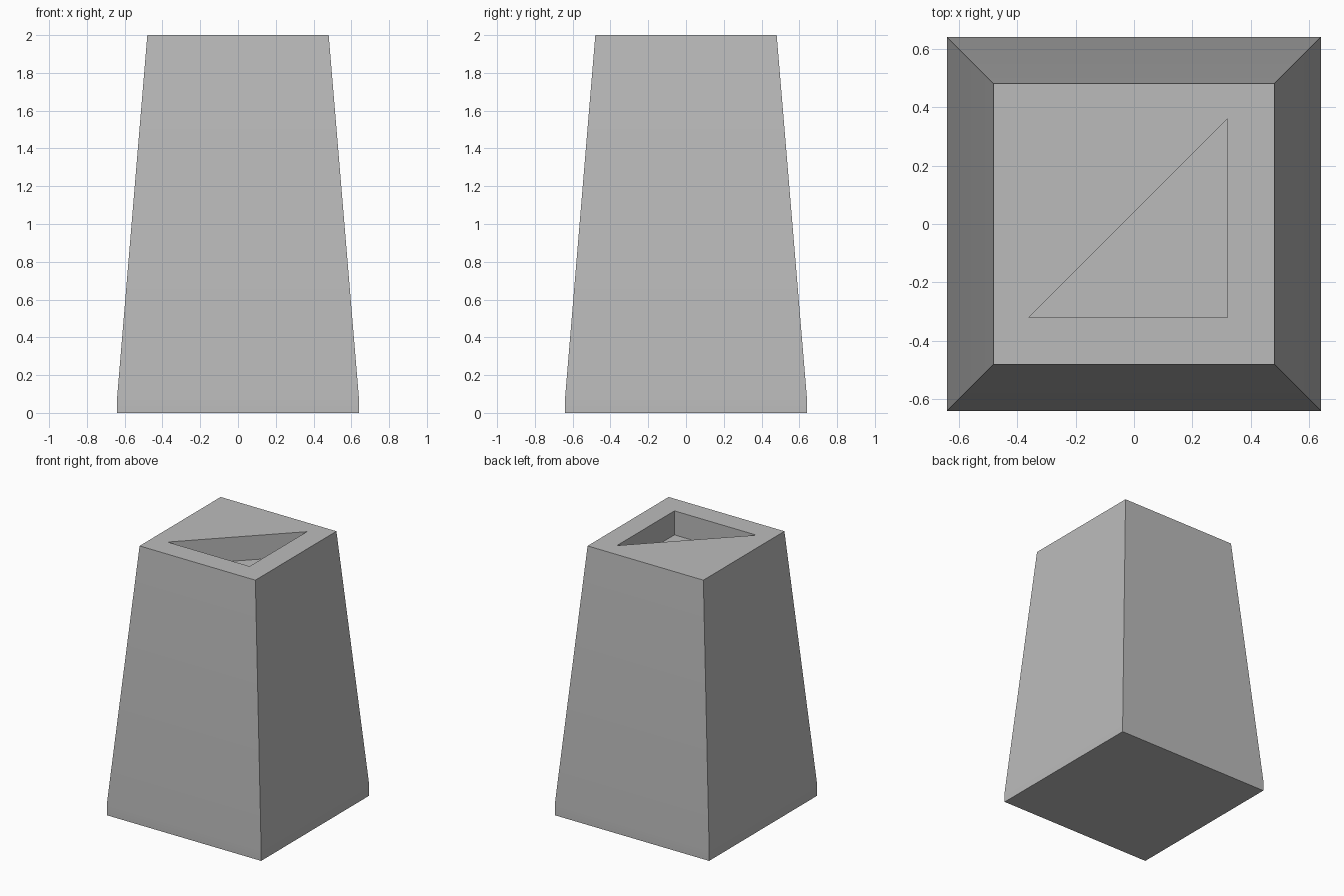
import bpy
import bmesh

cube = bpy.data.objects.get("Cube")
if cube:
    bpy.data.objects.remove(cube, do_unlink=True)

grey = bpy.data.materials.new("plain grey")
grey.use_nodes = True
grey.diffuse_color = (0.5, 0.5, 0.5, 1)
grey.node_tree.nodes["Principled BSDF"].inputs["Base Color"].default_value = (0.5, 0.5, 0.5, 1)


def loft(name, rings):
    """Closed solid through matching rings of points, bottom to top."""
    bm = bmesh.new()
    loops = [[bm.verts.new(p) for p in ring] for ring in rings]
    for low, high in zip(loops, loops[1:]):
        for i in range(len(low)):
            j = (i + 1) % len(low)
            bm.faces.new((low[i], low[j], high[j], high[i]))
    bm.faces.new(loops[0][::-1])
    bm.faces.new(loops[-1])
    bmesh.ops.recalc_face_normals(bm, faces=bm.faces)
    mesh = bpy.data.meshes.new(name)
    bm.to_mesh(mesh)
    bm.free()
    mesh.materials.append(grey)
    obj = bpy.data.objects.new(name, mesh)
    bpy.context.collection.objects.link(obj)
    return obj


def square(half, z):
    return [(-half, -half, z), (half, -half, z), (half, half, z), (-half, half, z)]


def triangle(z):
    return [(-0.36, -0.32, z), (0.32, -0.32, z), (0.32, 0.36, z)]


# Tapered body on a short upright foot
body = loft("tapered_body", [square(0.64, 0), square(0.64, 0.08), square(0.48, 2)])

# Triangular pocket sunk into the top
cutter = loft("pocket_cutter", [triangle(1.82), triangle(2.2)])
cutter.hide_render = True
cutter.hide_viewport = True
pocket = body.modifiers.new("pocket", "BOOLEAN")
pocket.operation = "DIFFERENCE"
pocket.solver = "EXACT"
pocket.object = cutter

# Bake the cut, then soften the slight bend above the foot
bpy.ops.object.select_all(action="DESELECT")
body.select_set(True)
bpy.context.view_layer.objects.active = body
bpy.ops.object.modifier_apply(modifier="pocket")
bpy.data.objects.remove(cutter, do_unlink=True)
bpy.ops.object.shade_smooth_by_angle()
